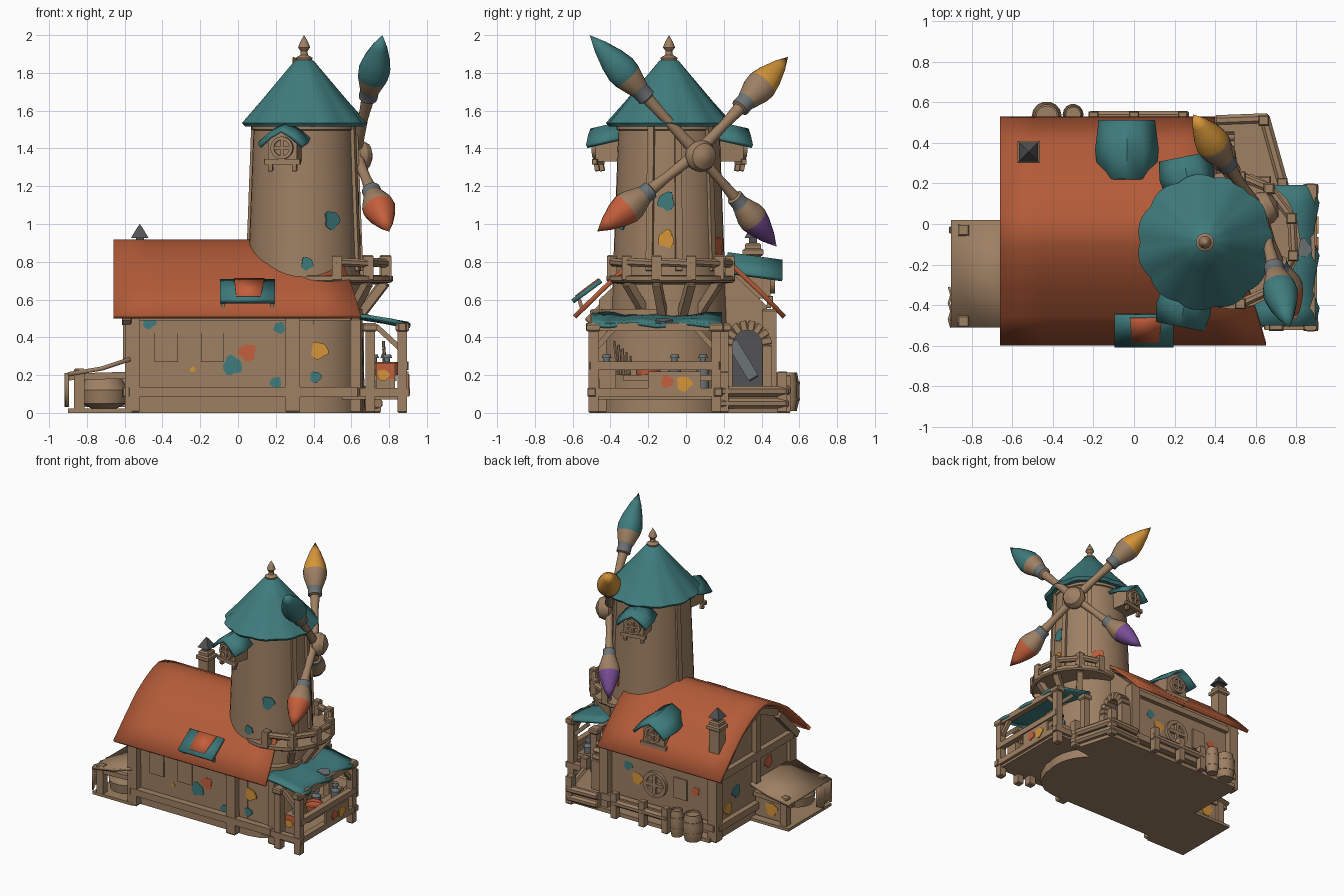
import bpy, bmesh, math, random
from mathutils import Vector as V

if "Cube" in bpy.data.objects:
    bpy.data.objects.remove(bpy.data.objects["Cube"])
random.seed(4)
COL = dict(timber=(.34, .215, .125), teal=(.05, .20, .205), roof_clay=(.45, .105, .04), ochre=(.66, .30, .04),
           vermilion=(.56, .115, .045), violet=(.19, .075, .30), metal=(.15, .17, .18), slate=(.085, .085, .09))
M = {}
for k, c in COL.items():
    M[k] = bpy.data.materials.new(k)
    M[k].diffuse_color = (*c, 1)
TAU = math.tau

def mesh(name, verts, faces, mats, idx=None):
    me = bpy.data.meshes.new(name)
    me.from_pydata([tuple(v) for v in verts], [], faces)
    for m in mats:
        me.materials.append(M[m])
    for p in me.polygons:
        p.material_index = idx[p.index] if idx else 0
    bm = bmesh.new(); bm.from_mesh(me)
    bmesh.ops.remove_doubles(bm, verts=bm.verts, dist=1e-5)
    bmesh.ops.recalc_face_normals(bm, faces=bm.faces)
    bm.to_mesh(me); bm.free()
    o = bpy.data.objects.new(name, me)
    bpy.context.collection.objects.link(o)
    return o

def lathe(name, prof, p, d=(0, 0, 1), mats='timber', n=16, phase=0, wob=None, caps=True):
    """Revolve (radius, height) points about axis d from p; mats gives a colour per segment."""
    q = V(d).to_track_quat('Z', 'Y')
    segs = [mats] * (len(prof) - 1) if isinstance(mats, str) else mats
    names = sorted(set(segs))
    vs, fs, ix = [], [], []
    for i, (r, t) in enumerate(prof):
        for k in range(n):
            a = TAU * k / n + phase
            f = wob(a, i) if wob else 1
            vs.append(V(p) + q @ V((r * f * math.cos(a), r * f * math.sin(a), t)))
    for i in range(len(prof) - 1):
        for k in range(n):
            fs.append((i*n + k, i*n + (k+1) % n, (i+1)*n + (k+1) % n, (i+1)*n + k))
            ix.append(names.index(segs[i]))
    for base, r, s in ((0, prof[0][0], segs[0]), ((len(prof)-1)*n, prof[-1][0], segs[-1])):
        if caps and r > 1e-4:
            fs.append(tuple(range(base, base + n))); ix.append(names.index(s))
    return mesh(name, vs, fs, names, ix)

def beam(name, a, b, r=.025, mat='timber', n=4):
    a, b = V(a), V(b); L = (b - a).length
    k = math.sqrt(2) if n == 4 else 1
    c = min(r * .25, L * .2)
    return lathe(name, [(r*k*.8, 0), (r*k, c), (r*k, L - c), (r*k*.8, L)], a, b - a, mat, n, math.pi / n)

def prism(name, a, b, mat='timber'):
    """Close the solid between two matching outlines."""
    n = len(a)
    return mesh(name, list(a) + list(b), [tuple(range(n)), tuple(range(n, 2*n))] +
                [(i, (i+1) % n, n + (i+1) % n, n + i) for i in range(n)], [mat])

def box(name, lo, hi, mat='timber'):
    ring = lambda z: [(lo[0], lo[1], z), (hi[0], lo[1], z), (hi[0], hi[1], z), (lo[0], hi[1], z)]
    return prism(name, ring(lo[2]), ring(hi[2]), mat)

def sheet(name, rows, mat, thick=.025):
    n = len(rows[0])
    fs = [(i*n + j, i*n + j + 1, (i+1)*n + j + 1, (i+1)*n + j) for i in range(len(rows)-1) for j in range(n-1)]
    o = mesh(name, [v for r in rows for v in r], fs, [mat])
    m = o.modifiers.new('thickness', 'SOLIDIFY'); m.thickness = thick; m.offset = 0
    return o

def splat(p, d, r, mat, stretch=1.0):
    s = random.random() * 6
    return lathe('paint_splat', [(r, -.004), (r, .005)], p, d, mat, 18,
                 wob=lambda a, i: (1 + .12*math.sin(3*a + s) + .08*math.sin(5*a + 2*s)) * (1 + (stretch-1)*abs(math.sin(a))))

# ---- house body and gable
sec = [(-.45, 0), (.42, 0), (.43, .565), (.22, .765), (-.03, .875), (-.28, .765), (-.46, .60)]
prism('house_body', [(-.57, y, z) for y, z in sec], [(.4, y, z) for y, z in sec])
# ---- clay roof, trimmed round the tower
front = [(-.03, .906, .4), (-.1, .892, .44), (-.2, .845, .5), (-.31, .775, .56), (-.45, .645, .61), (-.59, .508, .65)]
back = [(-.03, .906, .4), (.04, .892, .4), (.14, .845, .4), (.25, .775, .4), (.39, .645, .4), (.52, .508, .4)]
sheet('clay_roof', [[V((-.66 + (x1 + .66)*t/6, y, z)) for t in range(7)] for y, z, x1 in front[::-1] + back[1:]], 'roof_clay')
for pr in (front, back):   # gable barge beams
    for a, b in ((pr[0], pr[3]), (pr[3], pr[5])):
        beam('gable_beam', (-.59, a[0]*.93, a[1] - .06), (-.59, b[0]*.88, b[1] - .03), .025)
beam('gable_tie', (-.58, -.47, .5), (-.58, .45, .5), .03)
beam('gable_post', (-.58, -.03, .28), (-.58, -.03, .85), .028)
# ---- wall posts and sill beams
for x, y in ((-.56, -.47), (.29, -.47), (-.56, .44), (.38, .44)):
    beam('corner_post', (x, y, 0), (x, y, .55), .038)
beam('front_sill', (-.58, -.485, .11), (.64, -.485, .11), .026)
beam('front_plate', (-.58, -.47, .51), (.6, -.47, .51), .022)
beam('back_sill', (-.58, .46, .11), (.4, .46, .11), .026)
beam('left_sill', (-.585, -.47, .11), (-.585, .45, .11), .026)
beam('back_plate', (-.58, .44, .5), (.4, .44, .5), .022)
beam('front_post', (.62, -.45, 0), (.62, -.45, .5), .028)
bay = [(.29, -.2), (.29, -.45), (.4, -.45), (.5, -.43), (.6, -.36), (.66, -.22), (.66, -.1)]
prism('front_bay', [(x, y, 0) for x, y in bay], [(x, y, .55) for x, y in bay])
for x in (-.38, -.135):
    box('front_shutter', (x - .062, -.465, .27), (x + .062, -.44, .44))
box('back_shutter', (-.31, .41, .24), (-.2, .437, .4))

# ---- tower shell, ribs, bands and cone roof
TC = V((.35, -.09, 0))
rad = lambda z: .325 - .038 * z
lathe('tower', [(rad(0), 0), (.305, .55), (rad(.8), .8), (rad(1.2), 1.2), (rad(1.56), 1.56)], TC, n=40)
polar = lambda a, r, z: TC + V((r*math.cos(math.radians(a)), r*math.sin(math.radians(a)), z))
for a in (-20, 10, 50, 165):
    beam('tower_rib', polar(a, rad(.75), .75), polar(a, rad(1.55), 1.55), .018)
lathe('tower_top_band', [(.265, 1.495), (.278, 1.5), (.278, 1.53), (.265, 1.53)], TC, n=40)
lathe('tower_roof', [(0, 1.55), (.315, 1.515), (.332, 1.535), (.235, 1.645), (.13, 1.77), (.05, 1.865), (0, 1.885)], TC,
      mats='teal', n=66, wob=lambda a, i: 1 + (.05*abs(math.sin(5.5*a)) - .035) * (1 if i in (1, 2) else .4))
lathe('finial', [(.04, 1.86), (.045, 1.88), (.02, 1.895), (.018, 1.915), (.032, 1.935), (.02, 1.965), (0, 2)], TC, n=12)

# ---- round windows and dormers
def round_window(p, d, r):
    d = V(d).normalized(); t = V((-d.y, d.x, 0)); p = V(p)
    lathe('window_ring', [(r*.7, 0), (r*.7, .025), (r, .025), (r, 0)], p, d, n=20, caps=False)
    lathe('window_pane', [(r*.75, 0), (r*.75, .006)], p, d, 'timber', n=20)
    for u in (t, V((0, 0, 1))):
        beam('window_bar', p + d*.015 - u*r*.8, p + d*.015 + u*r*.8, r*.13)

def dormer(c, d, w, l, h, wr, drop):
    """Teal hood on a little box with a round window; c is the eave-level centre of the hood."""
    c, d = V(c), V(d).normalized(); t = V((-d.y, d.x, 0)); up = V((0, 0, 1))
    prof = [(-w, 0), (-w*.5, h*.62), (0, h), (w*.5, h*.62), (w, 0)]
    sheet('dormer_hood', [[c + t*s*(1 - .12*abs(k)) + up*(z - .02*k) + d*(l*k/2) for s, z in prof] for k in (-1, 0, 1)], 'teal', .022)
    f = c + d*(l*.28)
    pts = [(-w*.6, -drop), (w*.6, -drop), (w*.6, h*.3), (0, h*.8), (-w*.6, h*.3)]
    prism('dormer_box', *[[b + t*s + up*z for s, z in pts] for b in (c - d*l*.8, f)])
    round_window(f + up*(-wr*.45), d, wr)
    beam('dormer_sill', f - t*w*.75 - up*drop, f + t*w*.75 - up*drop, .014)
    for s in (-.5, .5):
        beam('sill_bracket', f + t*w*s - up*drop, f + t*w*s - up*(drop + .05) - d*.01, .012)

dormer((.245, -.415, 1.43), (-.2, -1, 0), .13, .18, .085, .06, .1)
dormer((.26, .24, 1.43), (-.2, 1, 0), .13, .18, .085, .06, .1)
dormer((-.035, .365, .725), (0, 1, 0), .15, .29, .095, .065, .12)
round_window((-.04, .425, .3), (0, 1, 0), .1)
# ---- propped skylight flap on the front roof
sheet('skylight_flap', [[V((x, y, z)) for x in (-.095, .05, .195)] for y, z in ((-.45, .70), (-.6, .59))], 'teal', .025)
sheet('skylight_patch', [[V((x, y, z)) for x in (-.02 + k*.005, .14 - k*.01)] for k, (y, z) in enumerate(((-.462, .71), (-.53, .66), (-.585, .617)))], 'vermilion', .008)
for x in (-.08, .18):
    beam('flap_prop', (x, -.55, .55), (x, -.565, .6), .01)
# ---- chimney
beam('chimney', (-.52, .355, .6), (-.52, .355, .9), .042)
beam('chimney_collar', (-.52, .355, .83), (-.52, .355, .87), .055)
lathe('chimney_cap', [(.03, .89), (.03, .925), (.066, .925), (.025, .975), (0, 1.0)], (-.52, .355, 0), mats='slate', n=4, phase=TAU/8)

# ---- paintbrush sails
hub = V((.62, .06, 1.375)); nrm = V((.88, .45, -.05))
beam('sail_axle', polar(27, .1, 1.4), hub, .04, n=10)
lathe('sail_hub', [(.05, -.04), (.078, -.02), (.085, .02), (.07, .055), (.035, .075), (0, .085)], hub + V((.01, .012, -.015)), nrm, n=16)
for tip, c in (((.765, -.51, 2.0), 'teal'), ((.29, .54, 1.885), 'ochre'), ((.80, -.47, .96), 'vermilion'), ((.33, .48, .88), 'violet')):
    d = V(tip) - hub; L = d.length
    prof = [(.032, .05), (.026, .3), (.034, .46), (.05, .47), (.05, .53), (.055, .545), (.082, .65), (.086, .71), (.072, .79), (.04, .9), (0, 1)]
    k = .9 if c == 'violet' else 1
    tinted = 4 if c == 'teal' else 3
    lathe('brush_sail_' + c, [(r*k, t*L) for r, t in prof], hub, d, ['timber']*3 + ['metal']*2 + ['timber']*(5 - tinted) + [c]*tinted, 16,
          wob=lambda a, i: 1 + (.025*math.sin(4*a) if i > 5 else 0))

# ---- tower balcony
BC = V((.48, -.08, 0))
bp = lambda a, r, z: BC + V((r*math.cos(math.radians(a)), r*math.sin(math.radians(a)), z))
lathe('balcony_deck', [(.26, .68), (.33, .69), (.34, .70), (.34, .725), (.28, .73)], BC, n=20)
angs = (-82, -48, -14, 20, 54, 82)
for a in angs:
    beam('balcony_post', bp(a, .315, .7), bp(a, .315, .835), .026)
    if abs(a) < 80:
        beam('balcony_brace', bp(a, .16, .5), bp(a, .31, .69), .022)
for a, b in zip(angs, angs[1:]):
    beam('balcony_rail', bp(a - 3, .322, .80), bp(b + 3, .322, .79), .024, n=8)

# ---- side porch with canopy
sheet('porch_canopy', [[V((x + (.02*math.sin(j*2.1) if i == 3 else 0), -.5 + .69*j/8, .52 - .018*i + .008*math.sin(j*1.9 + i))) for j in range(9)]
                       for i, x in enumerate((.58, .69, .80, .895))], 'teal', .02)
splat((.83, -.12, .488), (.18, 0, 1), .045, 'metal')
box('porch_floor', (.55, -.5, .07), (.88, .17, .1))
for x, y in ((.87, -.49), (.87, .16), (.7, -.49), (.64, .2)):
    beam('porch_post', (x, y, 0), (x, y, .47), .026)
    beam('post_cap', (x, y, .43), (x, y, .475), .036)
for z in (.11, .25):
    beam('porch_rail', (.88, -.51, z), (.88, .18, z), .022)
beam('porch_front_rail', (.64, -.5, .11), (.91, -.5, .11), .022)
beam('porch_back_rail', (.6, .17, .11), (.91, .17, .11), .022)
beam('canopy_beam', (.87, -.53, .455), (.87, .2, .455), .022)
for y, s in ((-.49, 1), (.16, -1)):
    beam('canopy_brace', (.87, y, .33), (.87, y + s*.11, .45), .014)
    beam('canopy_side_brace', (.86, y, .34), (.73, y, .46), .014)
box('paint_table', (.72, -.33, .17), (.84, .14, .2))
lathe('paint_tub', [(.062, .2), (.072, .265), (.06, .27), (.055, .25)], (.79, -.2, 0), mats='vermilion', n=16)
box('paint_crate', (.73, -.46, .1), (.83, -.37, .265))
box('crate_paint', (.735, -.467, .18), (.825, -.458, .265), 'vermilion')
splat((.77, -.468, .2), (0, -1, 0), .03, 'ochre')
for x, y in ((.79, -.42), (.78, .09), (.72, -.06)):
    lathe('paint_jar', [(.03, .1), (.034, .25), (.016, .27), (.016, .29), (.026, .29), (.02, .31)], (x, y, 0), mats='metal', n=12)
for i in range(5):
    beam('spare_brush', (.78 + .01*i, -.36 + .015*i, .2), (.77, -.38 + .022*i, .38 - .02*i), .008, n=6)
box('porch_panel', (.885, -.2, .09), (.902, .08, .22))
splat((.903, -.1, .165), (1, 0, 0), .033, 'vermilion')
splat((.903, -.01, .155), (1, 0, 0), .04, 'ochre')

# ---- rear entrance: deep arch, door and log-edged step
for x in (.43, .47):
    arc = [V((x, .325 + .105*math.cos(a), .36 + .105*math.sin(a))) for a in [math.pi*i/8 for i in range(9)]]
    path = [V((x, .43, .1))] + arc + [V((x, .22, .1))]
    for a, b in zip(path, path[1:]):
        beam('door_arch', a, b, .026)
box('door_panel', (.39, .24, .1), (.409, .41, .45), 'slate')
beam('door_brace', (.415, .24, .38), (.415, .36, .18), .03, 'metal')
prism('entry_step', *[[(x, y, z) for x, y in ((.4, .15), (.72, .18), (.63, .5), (.4, .5))] for z in (0, .13)])
for z in (.05, .115):
    beam('step_log', (.74, .17, z), (.64, .53, z), .03, n=8)
    beam('step_side_log', (.66, .52, z), (.4, .51, z), .028, n=8)
for x, y in ((.64, .51), (.73, .2)):
    beam('step_post', (x, y, 0), (x, y, .22), .026)

# ---- back yard: bench and barrels
beam('bench_seat', (-.22, .53, .12), (.27, .53, .12), .028, n=8)
for x in (-.2, 0, .24):
    beam('bench_leg', (x, .53, 0), (x, .53, .2), .024)
box('yard_base', (-.55, .4, 0), (.4, .5, .03))
for x, y, r in ((-.43, .53, .072), (-.3, .54, .05)):
    lathe('barrel', [(r*.8, .01), (r, .07), (r, .15), (r*.82, .215), (r*.7, .215), (r*.7, .2)], (x, y, 0), n=14)
    for z in (.065, .15):
        lathe('barrel_hoop', [(r*1.03, z), (r*1.03, z + .015)], (x, y, 0), n=14)

# ---- left lean-to
box('lean_to_base', (-.9, -.51, 0), (-.56, .02, .022))
sheet('lean_to_roof', [[V((x, y, z)) for y in (-.51, -.25, .02)] for x, z in ((-.57, .285), (-.72, .235), (-.9, .205))], 'timber', .022)
for y in (-.48, -.03):
    beam('lean_to_post', (-.84, y, 0), (-.84, y, .235), .028)
    beam('lean_to_rail', (-.91, y, .19), (-.57, y, .2), .018)
sheet('hanging_cloth', [[V((-.9 - .012*(i % 2), -.51 + .04*i, z)) for z in (.21, .12, .03 + .02*(i % 3))] for i in range(6)], 'timber', .012)
lathe('sack', [(.06, .02), (.12, .05), (.13, .12), (.09, .19), (.03, .21)], (-.71, -.36, 0), n=14)
box('lean_to_panel', (-.82, -.045, .03), (-.58, -.03, .2))
splat((-.72, -.028, .11), (0, 1, 0), .05, 'ochre')

# ---- painted splats on walls and tower
for x, z, r, c in ((-.03, .25, .05, 'teal'), (.05, .32, .045, 'vermilion'), (.2, .16, .03, 'teal'), (.22, .45, .03, 'teal'),
                   (-.47, .48, .035, 'teal'), (-.24, .23, .014, 'ochre'), (.43, .33, .045, 'ochre'), (.41, .19, .03, 'teal')):
    splat((x, -.455, z), (0, -1, 0), r, c)
for x, z, r, c in ((.12, .3, .045, 'ochre'), (.2, .38, .035, 'teal'), (-.38, .33, .035, 'vermilion')):
    splat((x, .424, z), (0, 1, 0), r, c)
for y, z, c in ((.2, .3, 'teal'), (-.2, .38, 'vermilion'), (.3, .2, 'ochre')):
    splat((-.572, y, z), (-1, 0, 0), .045, c)
for a, z, r, c in ((-59, 1.02, .042, 'teal'), (-87, .79, .03, 'teal'), (-3, .92, .04, 'ochre'), (-3, 1.12, .042, 'teal'), (62, .88, .045, 'vermilion')):
    splat(polar(a, rad(z) + .001, z), polar(a, 1, 0) - TC, r, c, 1.15)

# ---- smooth the turned parts, keep the edges crisp
for o in bpy.data.objects:
    o.select_set(True)
    bpy.context.view_layer.objects.active = o
bpy.ops.object.shade_smooth_by_angle(angle=math.radians(32))

for m in bpy.data.materials:
    if m.users and not m.is_grease_pencil:
        m.use_nodes = True
        m.node_tree.nodes["Principled BSDF"].inputs["Base Color"].default_value = m.diffuse_color
